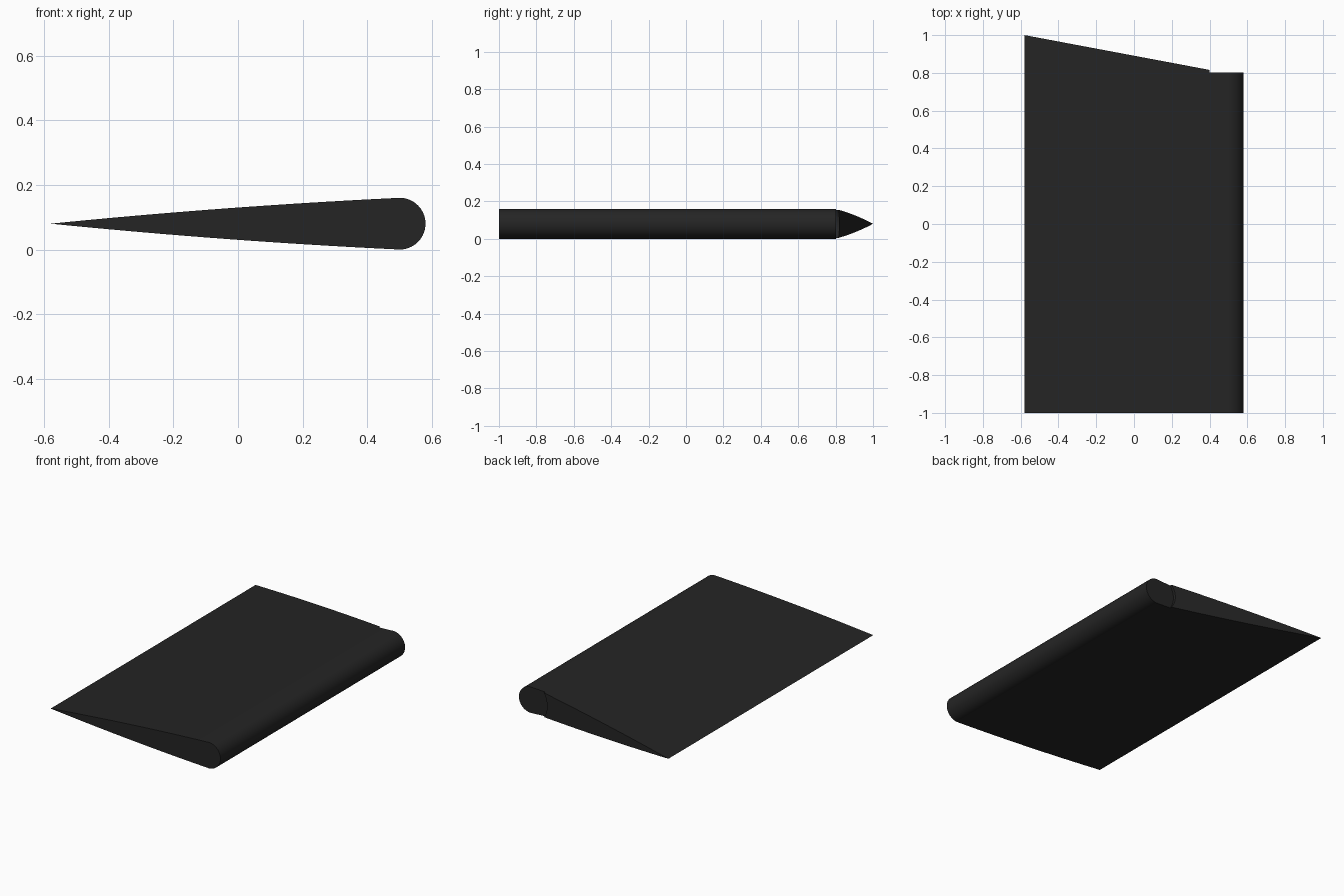
import bpy, bmesh, math

if "Cube" in bpy.data.objects:
    bpy.data.objects.remove(bpy.data.objects["Cube"])

TAIL, HINGE, R, ZC = -0.58, 0.50, 0.08, 0.08
FRONT, NOSE_END = -1.0, 0.803
JOIN = 0.40            # where the wedge meets the nose on the skin
ARC_R = 0.125          # radius of the curved step around the hinge


def half_thickness(x):
    u = (x - TAIL) / (HINGE - TAIL)
    return R * (u + 0.35 * u * (1 - u))


def wedge_end(x):
    return 1.0 - 0.188 * (x - TAIL)


# Section halves: wedge skin, rounded nose and the curved step between them
wedge_x = [TAIL + (JOIN - TAIL) * i / 16 for i in range(17)]
top = [(x, ZC + half_thickness(x)) for x in wedge_x]
bottom = [(x, 2 * ZC - z) for x, z in top[1:]]
wedge = bottom[::-1] + top                       # bottom joint, tail, top joint
nose = [top[-1]]
nose += [(HINGE + R * math.sin(a), ZC + R * math.cos(a))
         for a in (math.pi * i / 32 for i in range(33))]
nose += [bottom[-1]]
a0 = math.atan2(half_thickness(JOIN), HINGE - JOIN)
arc = [(HINGE - ARC_R * math.cos(a), ZC + ARC_R * math.sin(a))
       for a in (a0 - 2 * a0 * i / 12 for i in range(1, 12))]   # top to bottom

bm = bmesh.new()


def row(points, end):
    return [bm.verts.new((x, end(x), z)) for x, z in points]


def skin(a, b):
    for i in range(len(a) - 1):
        bm.faces.new((a[i], a[i + 1], b[i + 1], b[i]))


# Front rows share their joint vertices
wf = row(wedge, lambda x: FRONT)
nf = [wf[-1]] + row(nose[1:-1], lambda x: FRONT) + [wf[0]]
wb = row(wedge, wedge_end)
nb = row(nose, lambda x: NOSE_END)
step_wedge = [wb[-1]] + row(arc, wedge_end) + [wb[0]]
step_nose = [nb[0]] + row(arc, lambda x: NOSE_END) + [nb[-1]]

skin(wf, wb)
skin(nf, nb)
skin(step_wedge, step_nose)
bm.faces.new(wf + nf[1:-1])                      # front cap
bm.faces.new(wb + step_wedge[1:-1])              # slanted wedge cap
bm.faces.new(nb + step_nose[1:-1][::-1])         # nose cap
bmesh.ops.remove_doubles(bm, verts=bm.verts, dist=1e-5)
bmesh.ops.recalc_face_normals(bm, faces=bm.faces)

mesh = bpy.data.meshes.new("rudder_blade")
bm.to_mesh(mesh)
bm.free()
blade = bpy.data.objects.new("rudder_blade", mesh)
bpy.context.collection.objects.link(blade)

mat = bpy.data.materials.new("charcoal")
mat.diffuse_color = (0.018, 0.018, 0.018, 1)
mat.use_nodes = True
mat.node_tree.nodes["Principled BSDF"].inputs["Base Color"].default_value = mat.diffuse_color
mesh.materials.append(mat)

bpy.context.view_layer.objects.active = blade
blade.select_set(True)
bpy.ops.object.shade_smooth_by_angle(angle=math.radians(30))
